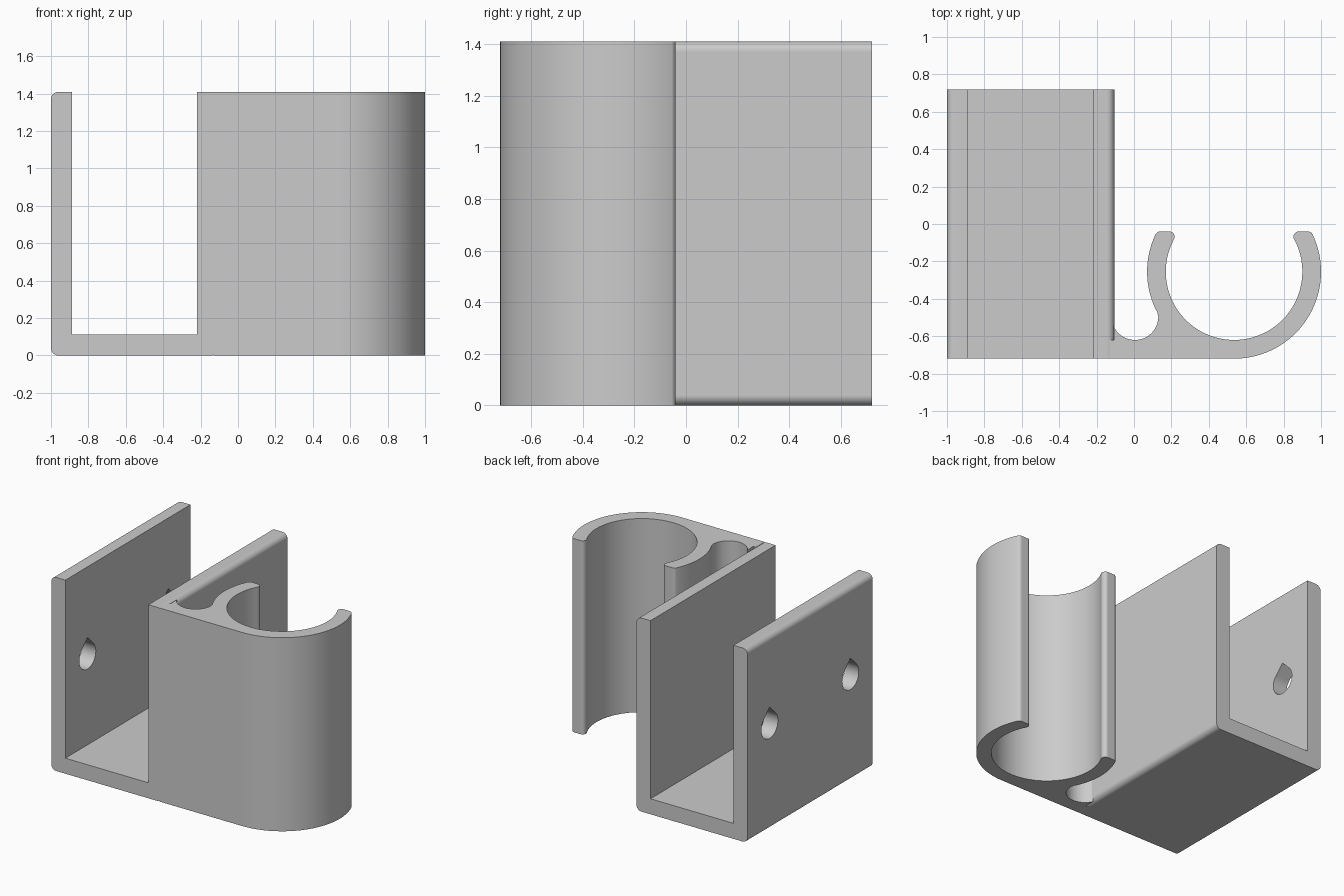
import bpy
import bmesh
from math import sin, cos, asin, pi, radians

if "Cube" in bpy.data.objects:
    bpy.data.objects.remove(bpy.data.objects["Cube"], do_unlink=True)

HEIGHT = 1.41
DEPTH = 0.72          # half depth along y
LEFT, RIGHT = -1.0, -0.105
WALL = 0.113

grey = bpy.data.materials.new("plain grey")
grey.use_nodes = True
grey.diffuse_color = (0.6, 0.6, 0.6, 1)
grey.node_tree.nodes["Principled BSDF"].inputs["Base Color"].default_value = (0.6, 0.6, 0.6, 1)


def arc(cx, cy, radius, start, end, steps):
    """Points along a circular arc, angles in radians."""
    angles = [start + (end - start) * i / steps for i in range(steps + 1)]
    return [(cx + radius * cos(a), cy + radius * sin(a)) for a in angles]


def extrude(name, profile, place, low, high):
    """Solid made by sweeping a closed profile; place maps (u, v, w) to xyz."""
    bm = bmesh.new()
    face = bm.faces.new([bm.verts.new(place(u, v, low)) for u, v in profile])
    swept = bmesh.ops.extrude_face_region(bm, geom=[face])["geom"]
    for vert in swept:
        if isinstance(vert, bmesh.types.BMVert):
            index = [a - b for a, b in zip(place(0, 0, high), place(0, 0, low))]
            vert.co.x += index[0]
            vert.co.y += index[1]
            vert.co.z += index[2]
    bmesh.ops.recalc_face_normals(bm, faces=bm.faces)
    mesh = bpy.data.meshes.new(name)
    bm.to_mesh(mesh)
    bm.free()
    mesh.materials.append(grey)
    obj = bpy.data.objects.new(name, mesh)
    bpy.context.collection.objects.link(obj)
    return obj


def activate(obj):
    bpy.ops.object.select_all(action="DESELECT")
    obj.select_set(True)
    bpy.context.view_layer.objects.active = obj


def smooth(obj):
    activate(obj)
    bpy.ops.object.shade_smooth_by_angle(angle=radians(30))
    weighted = obj.modifiers.new("weighted normals", "WEIGHTED_NORMAL")
    weighted.keep_sharp = True


# U-shaped channel with rounded outer edges
e = 0.04
channel_profile = (
    arc(LEFT + e, e, e, pi, 1.5 * pi, 8)
    + arc(RIGHT - e, e, e, 1.5 * pi, 2 * pi, 8)
    + arc(RIGHT - e, HEIGHT - e, e, 0, pi / 2, 8)
    + [(RIGHT - WALL, HEIGHT), (RIGHT - WALL, WALL), (LEFT + WALL, WALL), (LEFT + WALL, HEIGHT)]
    + arc(LEFT + e, HEIGHT - e, e, pi / 2, pi, 8)
)
channel = extrude("channel", channel_profile, lambda u, v, w: (u, w, v), -DEPTH, DEPTH)

# Teardrop screw holes through the outer wall only
hole = 0.095
for y in (-0.465, 0.465):
    teardrop = arc(y, 0.76, hole, 0.75 * pi, 2.25 * pi, 36) + [(y, 0.76 + hole * 2 ** 0.5)]
    cutter = extrude("hole_cutter", teardrop, lambda u, v, w: (w, u, v), LEFT - 0.1, LEFT + WALL + 0.1)
    cutter.hide_render = True
    cut = channel.modifiers.new("screw hole", "BOOLEAN")
    cut.operation = "DIFFERENCE"
    cut.solver = "EXACT"
    cut.object = cutter
    activate(channel)
    bpy.ops.object.modifier_apply(modifier=cut.name)
    bpy.data.objects.remove(cutter, do_unlink=True)
smooth(channel)

# Open ring clip with its connecting arm and rounded groove
cx, cy = 0.535, -0.255
outer, inner = 0.465, 0.365
tip, f = 0.215, 0.028      # tip height above ring centre, tip rounding
a_out = asin((tip - f) / (outer - f))
a_in = asin((tip - f) / (inner + f))


def tip_centre(distance, angle):
    return cx + distance * cos(angle), cy + distance * sin(angle)


clip_profile = (
    [(-0.13, -DEPTH)]
    + arc(cx, cy, outer, -pi / 2, a_out, 48)
    + arc(*tip_centre(outer - f, a_out), f, a_out, pi / 2, 6)[1:]
    + arc(*tip_centre(inner + f, a_in), f, pi / 2, pi + a_in, 10)
    + arc(cx, cy, inner, a_in, -pi - a_in, 96)[1:]
    + arc(*tip_centre(inner + f, pi - a_in), f, -a_in, pi / 2, 10)[1:]
    + arc(*tip_centre(outer - f, pi - a_out), f, pi / 2, pi - a_out, 6)
    + arc(cx, cy, outer, pi - a_out, radians(205), 24)[1:]
    + [(0.125, -0.472)]
    + arc(0.005, -0.495, 0.125, radians(-2), radians(-155), 32)
    + [(-0.108, -0.62), (-0.13, -0.62)]
)
clip = extrude("ring_clip", clip_profile, lambda u, v, w: (u, v, w), 0, HEIGHT)
smooth(clip)
